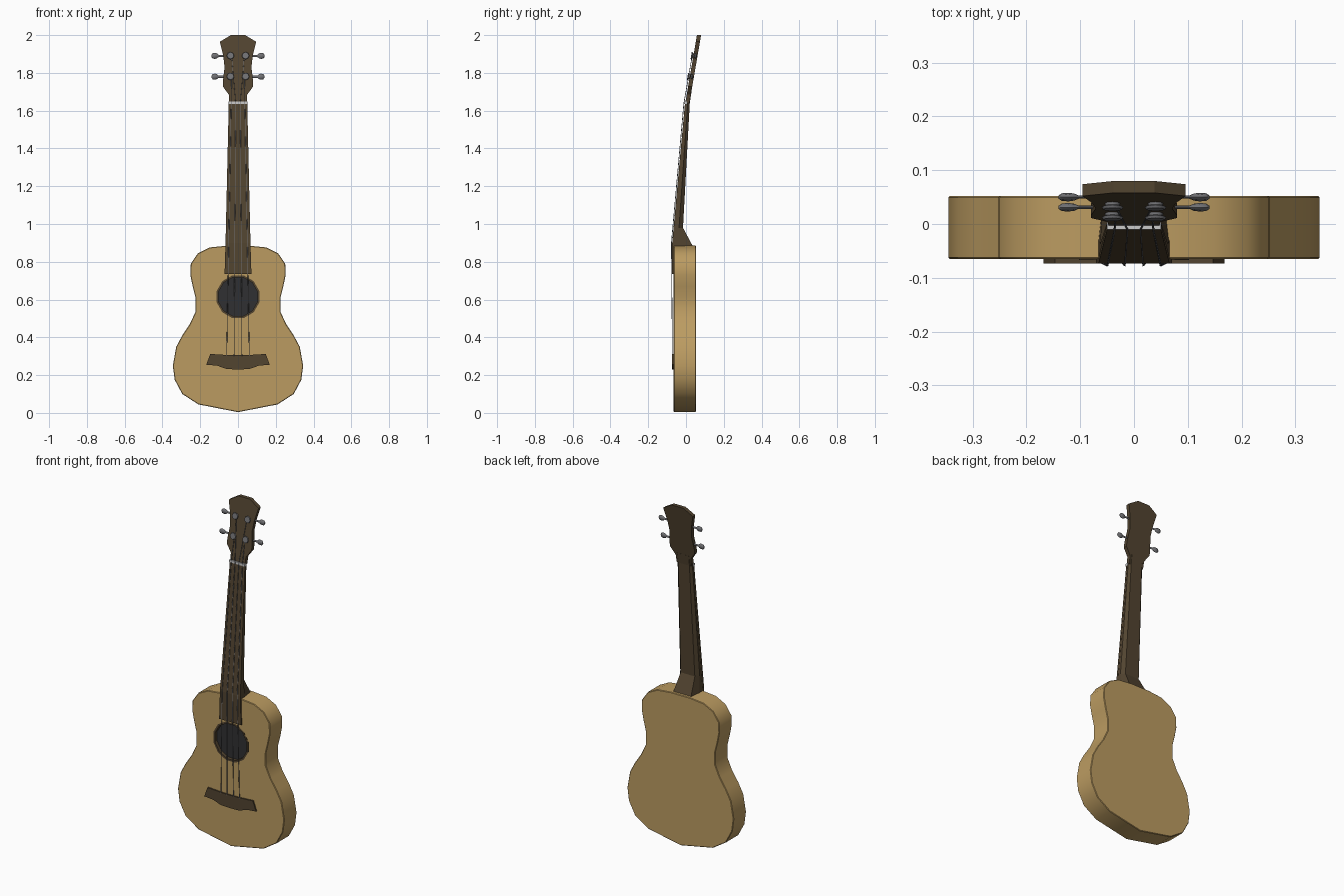
import bpy, bmesh, math
from mathutils import Vector, Matrix

if "Cube" in bpy.data.objects:
    bpy.data.objects.remove(bpy.data.objects["Cube"])


def material(name, rgb):
    m = bpy.data.materials.new(name)
    m.diffuse_color = (*rgb, 1)
    m.use_nodes = True
    m.node_tree.nodes["Principled BSDF"].inputs["Base Color"].default_value = m.diffuse_color
    return m


WOOD = material("light_wood", (0.50, 0.33, 0.12))
DARK = material("dark_wood", (0.085, 0.058, 0.03))
BLACK = material("hole_black", (0.03, 0.03, 0.032))
METAL = material("metal", (0.17, 0.17, 0.18))
BONE = material("bone", (0.6, 0.6, 0.6))


def finish(name, bm, mat, smooth=None):
    bmesh.ops.recalc_face_normals(bm, faces=bm.faces)
    me = bpy.data.meshes.new(name)
    bm.to_mesh(me)
    bm.free()
    ob = bpy.data.objects.new(name, me)
    bpy.context.collection.objects.link(ob)
    me.materials.append(mat)
    if smooth:
        bpy.ops.object.select_all(action='DESELECT')
        ob.select_set(True)
        bpy.context.view_layer.objects.active = ob
        bpy.ops.object.shade_smooth_by_angle(angle=math.radians(smooth))
    return ob


def loft(name, rings, mat, smooth=None):
    """Skin closed rings of equal length and cap both ends."""
    bm = bmesh.new()
    vs = [[bm.verts.new(p) for p in r] for r in rings]
    n = len(vs[0])
    for a, b in zip(vs, vs[1:]):
        for i in range(n):
            j = (i + 1) % n
            bm.faces.new((a[i], a[j], b[j], b[i]))
    bm.faces.new(vs[0])
    bm.faces.new(vs[-1][::-1])
    return finish(name, bm, mat, smooth)


def mirror(half):
    """Close a right-hand (x, z) outline across x = 0."""
    return half + [(-x, z) for x, z in reversed(half) if x > 0]


def prism(name, outline, front, back, mat, smooth=None):
    """Outline in x, z; front and back give y as a function of z."""
    return loft(name, [[(x, f(z), z) for x, z in outline] for f in (front, back)], mat, smooth)


def flat(y):
    return lambda z: y


def circle(r, y, z0, n=12):
    return [(r * math.cos(math.tau * (i + .5) / n), y, z0 + r * math.sin(math.tau * (i + .5) / n))
            for i in range(n)]


# Body with softened rim
body_half = [(0, 0.004), (0.21, 0.045), (0.295, 0.10), (0.335, 0.175), (0.345, 0.25),
             (0.327, 0.35), (0.295, 0.41), (0.255, 0.47), (0.225, 0.535), (0.225, 0.61),
             (0.24, 0.67), (0.252, 0.73), (0.25, 0.79), (0.212, 0.845), (0.15, 0.876),
             (0.06, 0.885)]
body = prism("body", mirror(body_half), flat(-0.065), flat(0.052), WOOD)
bev = body.modifiers.new("rim", 'BEVEL')
bev.width = 0.003
bev.segments = 1
bev.limit_method = 'ANGLE'
bev.angle_limit = math.radians(60)

# Sound hole: cut, sloped lining and dark floor
HZ = 0.615
cutter = loft("hole_cutter", [circle(0.116, -0.09, HZ), circle(0.116, -0.040, HZ)], WOOD)
cut = body.modifiers.new("hole", 'BOOLEAN')
cut.object = cutter
cut.solver = 'EXACT'
bpy.context.view_layer.objects.active = body
body.select_set(True)
for m in ("rim", "hole"):
    bpy.ops.object.modifier_apply(modifier=m)
bpy.data.objects.remove(cutter)
bpy.ops.object.select_all(action='DESELECT')
body.select_set(True)
bpy.ops.object.shade_smooth_by_angle(angle=math.radians(40))

bm = bmesh.new()
rim = [[bm.verts.new(p) for p in circle(r, y, HZ)] for r, y in
       ((0.117, -0.067), (0.106, -0.067), (0.106, -0.041))]
for a, b in zip(rim, rim[1:]):
    for i in range(12):
        j = (i + 1) % 12
        bm.faces.new((a[i], b[i], b[j], a[j]))
finish("sound_hole_ring", bm, DARK)
loft("sound_hole_floor", [circle(0.108, -0.047, HZ), circle(0.108, -0.0405, HZ)], BLACK)

# Bridge
bridge_half = [(0, 0.23), (0.06, 0.232), (0.11, 0.25), (0.168, 0.255), (0.147, 0.312), (0.05, 0.306)]
prism("bridge", mirror(bridge_half), flat(-0.073), flat(-0.063), DARK)


# Neck with faceted back and flared heel
def neck_ring(z, w, yf, ym, yb, wb, zb):
    return [(-w, yf, z), (w, yf, z), (w, ym, z), (wb, yb, zb), (-wb, yb, zb), (-w, ym, z)]


loft("neck", [neck_ring(0.875, 0.066, -0.064, -0.03, 0.040, 0.058, 0.875),
              neck_ring(0.98, 0.063, -0.057, -0.037, -0.016, 0.046, 0.98),
              neck_ring(1.64, 0.048, 0.001, 0.009, 0.020, 0.036, 1.64),
              neck_ring(1.70, 0.048, 0.008, 0.018, 0.029, 0.038, 1.70)], DARK)

# Fretboard, flat over the body and leaning back along the neck
loft("fretboard", [[(-w, y, z), (w, y, z), (w, y + t, z), (-w, y + t, z)]
                   for z, w, y, t in ((0.735, 0.071, -0.073, 0.009), (0.90, 0.066, -0.073, 0.011),
                                      (1.635, 0.049, -0.006, 0.010))], DARK)


# Headstock
def head_y(z):
    return -0.004 + (z - 1.64) * 0.172


head_half = [(0.047, 1.64), (0.049, 1.685), (0.080, 1.728), (0.080, 1.755), (0.071, 1.83),
             (0.078, 1.89), (0.096, 1.965), (0.038, 2.0)]
prism("headstock", mirror(head_half), head_y, lambda z: head_y(z) + 0.022, DARK)

# Nut
prism("nut", mirror([(0.05, 1.634), (0.05, 1.648)]), flat(-0.010), flat(0.006), BONE)


# Tuners: post and button, and strings running to them
def turned(name, profile, origin, axis, squash=(1, 1, 1), n=8):
    """Turned solid: profile of (radius, distance along axis)."""
    rot = Vector((0, 0, 1)).rotation_difference(Vector(axis)).to_matrix()
    rings = []
    for r, d in profile:
        ring = []
        for i in range(n):
            a = math.tau * i / n
            p = rot @ Vector((r * math.cos(a), r * math.sin(a), d))
            ring.append(Vector(origin) + Vector(p[k] * squash[k] for k in range(3)))
        rings.append(ring)
    return loft(name, rings, METAL, 50)


def string(name, pts):
    cu = bpy.data.curves.new(name, 'CURVE')
    cu.dimensions = '3D'
    cu.bevel_depth = 0.002
    cu.bevel_resolution = 0
    cu.use_fill_caps = True
    sp = cu.splines.new('POLY')
    sp.points.add(len(pts) - 1)
    for p, co in zip(sp.points, pts):
        p.co = (*co, 1)
    cu.materials.append(METAL)
    ob = bpy.data.objects.new(name, cu)
    bpy.context.collection.objects.link(ob)


for side, s in (("right", 1), ("left", -1)):
    for row, z, xb, xn in (("lower", 1.78, 0.060, 0.036), ("upper", 1.89, 0.021, 0.012)):
        tag = f"{row}_{side}"
        y = head_y(z)
        turned("tuner_post_" + tag, [(0.014, -0.004), (0.014, 0.005), (0.020, 0.007), (0.018, 0.012)],
               (s * 0.04, y, z), (0, -1, 0.17))
        turned("tuner_button_" + tag,
               [(0.006, 0.06), (0.006, 0.103), (0.013, 0.111), (0.016, 0.122), (0.014, 0.134), (0.006, 0.140)],
               (0, y + 0.011, z), (s, 0, 0), (1, 0.5, 1))
        xm = xb + (xn - xb) * 0.44
        string("string_" + tag, [(s * xb, -0.072, 0.30), (s * xm, -0.077, 0.90),
                                 (s * xn, -0.011, 1.641), (s * 0.034, y - 0.006, z)])
